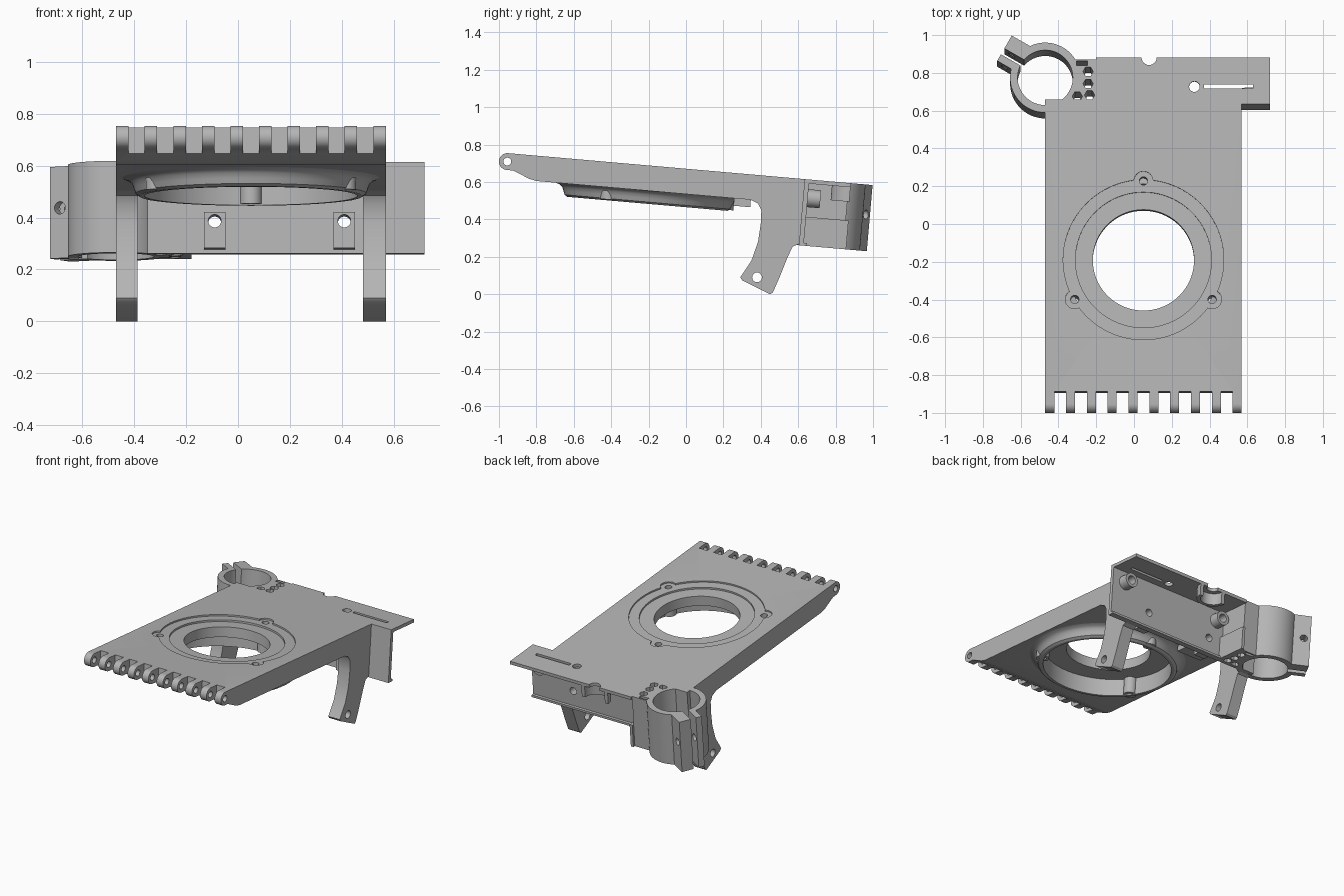
import bpy, bmesh, math
from math import cos, sin, pi, radians
from mathutils import Matrix, Vector

if "Cube" in bpy.data.objects:
    bpy.data.objects.remove(bpy.data.objects["Cube"])

grey = bpy.data.materials.new("plain_grey")
grey.use_nodes = True
grey.diffuse_color = (0.46, 0.46, 0.46, 1)
grey.node_tree.nodes["Principled BSDF"].inputs["Base Color"].default_value = grey.diffuse_color

# The deck and everything on it lean 5 degrees; the deck top is local z = 0
TILT = Matrix.Translation((0, 0, 0.671)) @ Matrix.Rotation(radians(-5), 4, "X")
LEFT, RIGHT = -0.47, 0.57
CX, CY = 0.05, -0.19
AXES = {"x": lambda p, q, a: (a, p, q),
        "y": lambda p, q, a: (p, a, q),
        "z": lambda p, q, a: (p, q, a)}


def finish(name, bm):
    bmesh.ops.recalc_face_normals(bm, faces=bm.faces)
    mesh = bpy.data.meshes.new(name)
    bm.to_mesh(mesh)
    bm.free()
    mesh.materials.append(grey)
    ob = bpy.data.objects.new(name, mesh)
    bpy.context.collection.objects.link(ob)
    return ob


def prism(name, pts, axis, a, b):
    bm = bmesh.new()
    place = AXES[axis]
    low = [bm.verts.new(place(p, q, a)) for p, q in pts]
    high = [bm.verts.new(place(p, q, b)) for p, q in pts]
    bm.faces.new(low)
    bm.faces.new(high[::-1])
    for i in range(len(pts)):
        j = (i + 1) % len(pts)
        bm.faces.new((low[i], low[j], high[j], high[i]))
    return finish(name, bm)


def arc(p, q, r, start=0, end=360, n=48):
    full = end - start == 360
    steps = n if full else n + 1
    angles = [radians(start + (end - start) * i / n) for i in range(steps)]
    return [(p + r * cos(t), q + r * sin(t)) for t in angles]


def box(name, x0, x1, y0, y1, z0, z1):
    return prism(name, [(x0, y0), (x1, y0), (x1, y1), (x0, y1)], "z", z0, z1)


def rod(name, p, q, r, axis, a, b, n=48):
    return prism(name, arc(p, q, r, n=n), axis, a, b)


def combine(ob, others, operation="DIFFERENCE"):
    for other in others:
        mod = ob.modifiers.new("combine", "BOOLEAN")
        mod.operation, mod.solver, mod.object = operation, "EXACT", other
        bpy.context.view_layer.objects.active = ob
        bpy.ops.object.modifier_apply(modifier=mod.name)
        bpy.data.objects.remove(other)
    return ob


# Deck with rounded hinge nose
profile = [(0.637, -0.135), (0.637, 0)] + arc(-0.955, -0.045, 0.045, 90, 270, 16)
profile += [(-0.92, -0.09), (-0.83, -0.127), (-0.79, -0.135)]
deck = prism("deck", profile, "x", LEFT, RIGHT)

# Round opening, shallow top recesses and the cavity below
screws = [(CX + 0.42 * cos(radians(t)), CY + 0.42 * sin(radians(t))) for t in (90, 210, 330)]
cuts = [rod("cut", CX, CY, 0.425, "z", -0.01, 0.1, 96),
        rod("cut", CX, CY, 0.36, "z", -0.022, 0.1, 96),
        rod("cut", CX, CY, 0.268, "z", -0.3, 0.1, 96),
        rod("cut", CX, CY, 0.41, "z", -0.3, -0.09, 96)]
for x, y in screws:
    cuts += [rod("cut", x, y, 0.05, "z", -0.01, 0.1, 32),
             rod("cut", x, y, 0.022, "z", -0.3, 0.1, 24)]

# Hinge slots and pin hole
pitch = (RIGHT - LEFT - 0.048) / 9
for i in range(9):
    x = LEFT + 0.048 + i * pitch
    cuts.append(box("cut", x, x + pitch - 0.048, -1.1, -0.89, -0.3, 0.1))
cuts.append(rod("cut", -0.955, -0.045, 0.021, "x", -1, 1, 24))
combine(deck, cuts)

# Flared rim around the cavity
bm = bmesh.new()
rim = [(0.41, -0.09), (0.41, -0.205), (0.43, -0.205), (0.445, -0.195), (0.452, -0.175),
       (0.46, -0.155), (0.475, -0.142), (0.5, -0.134), (0.5, -0.12), (0.43, -0.09)]
verts = [bm.verts.new((CX + r, CY, z)) for r, z in rim]
edges = [bm.edges.new((verts[i], verts[(i + 1) % len(verts)])) for i in range(len(verts))]
bmesh.ops.spin(bm, geom=verts + edges, cent=(CX, CY, 0), axis=(0, 0, 1),
               angle=2 * pi, steps=96, use_merge=False)
bmesh.ops.remove_doubles(bm, verts=bm.verts, dist=0.0001)
parts = [deck, finish("cavity_rim", bm)]

# Screw posts inside the rim
for x, y in screws:
    post = rod("screw_post", x, y, 0.042, "z", -0.2, -0.08, 32)
    parts.append(combine(post, [rod("cut", x, y, 0.022, "z", -0.3, 0.1, 24)]))

# Rear shelf with notch, round hole and slot
shelf = box("rear_shelf", -0.2, 0.72, 0.637, 0.885, -0.022, 0)
combine(shelf, [rod("cut", 0.08, 0.885, 0.04, "z", -0.1, 0.1),
                rod("cut", 0.32, 0.73, 0.028, "z", -0.1, 0.1),
                box("cut", 0.37, 0.63, 0.72, 0.742, -0.1, 0.1)])
parts.append(shelf)

# Rear wall with its lower lip
wall = box("rear_wall", LEFT, 0.72, 0.637, 0.662, -0.355, 0)
parts.append(box("wall_lip", -0.2, 0.72, 0.66, 0.68, -0.355, -0.34))

# Mounting bosses in front of the wall and behind it
for x in (-0.09, 0.41):
    outline = [(x - 0.042, -0.34), (x + 0.042, -0.34), (x + 0.042, -0.2), (x - 0.042, -0.2)]
    boss = prism("front_boss", outline, "y", 0.57, 0.64)
    parts.append(combine(boss, [rod("cut", x, -0.235, 0.025, "y", 0.5, 0.8, 24)]))
    combine(wall, [rod("cut", x, -0.235, 0.025, "y", 0.5, 0.8, 24)])
for x in (-0.14, 0.62):
    boss = rod("rear_boss", x, -0.1, 0.048, "y", 0.655, 0.73, 32)
    parts.append(combine(boss, [rod("cut", x, -0.1, 0.028, "y", 0.67, 0.8, 24)]))
parts.append(wall)

# Half round cup under the shelf notch
cup = arc(0.08, 0.885, 0.1, 180, 360, 24) + arc(0.08, 0.885, 0.075, 360, 180, 24)
parts.append(prism("notch_cup", cup, "z", -0.1, -0.015))

# Small hooks under the deck
for x0, x1 in ((-0.34, -0.15), (0.25, 0.44)):
    parts.append(box("deck_hook", x0, x1, 0.27, 0.36, -0.175, -0.13))

# Tube clamp: web, ring and two ears, bored and split
RX, RY, DEPTH = -0.47, 0.778, -0.355
clamp = rod("tube_clamp", RX, RY, 0.186, "z", DEPTH, 0, 64)
web = [(-0.46, 0.637), (-0.2, 0.637), (-0.2, 0.875), (-0.4, 0.875)]
along, across = Vector((cos(radians(150)), sin(radians(150)))), Vector((0.5, 0.866))


def slab(d0, d1, s0, s1, z0, z1):
    corners = [(d0, s0), (d1, s0), (d1, s1), (d0, s1)]
    pts = [Vector((RX, RY)) + along * d + across * s for d, s in corners]
    return prism("slab", pts, "z", z0, z1)


combine(clamp, [prism("web", web, "z", DEPTH, 0),
                slab(0.1, 0.265, -0.05, 0.105, DEPTH, 0)], "UNION")
bolt = rod("cut", 0, 0, 0.024, "z", -0.3, 0.3, 24)
centre = Vector((RX, RY)) + along * 0.222
turn = Vector((0, 0, 1)).rotation_difference(Vector((across.x, across.y, 0)))
bolt.data.transform(Matrix.Translation((centre.x, centre.y, -0.16)) @ turn.to_matrix().to_4x4())
bore = [rod("cut", RX, RY, 0.146, "z", -0.5, 0.1, 64),
        slab(0.08, 0.4, -0.01, 0.026, -0.5, 0.1), bolt,
        box("cut", -0.305, -0.245, 0.843, 0.866, -0.5, 0.1)]
for x, y in ((-0.243, 0.81), (-0.243, 0.745), (-0.235, 0.685), (-0.3, 0.678)):
    bore.append(rod("cut", x, y, 0.027, "z", -0.5, 0.1, 6))
parts.append(combine(clamp, bore))
parts.append(box("clamp_rib", -0.2, -0.18, 0.65, 0.89, DEPTH, -0.2))

for part in parts:
    part.data.transform(TILT)

# Curved legs, upright in the world
leg = [(0.27, 0.59), (0.27, 0.518), (0.34, 0.507), (0.385, 0.485), (0.403, 0.45), (0.4, 0.38),
       (0.385, 0.28), (0.35, 0.18), (0.29, 0.09), (0.3, 0.075), (0.45, 0), (0.465, 0.01),
       (0.5, 0.09), (0.54, 0.19), (0.57, 0.255), (0.607, 0.27), (0.634, 0.6)]
for name, x0, x1 in (("right_leg", LEFT, -0.387), ("left_leg", 0.483, RIGHT)):
    strut = prism(name, leg, "x", x0, x1)
    parts.append(combine(strut, [rod("cut", 0.38, 0.09, 0.026, "x", -1, 1, 24)]))

bpy.ops.object.select_all(action="DESELECT")
for part in parts:
    part.select_set(True)
bpy.context.view_layer.objects.active = deck
bpy.ops.object.shade_smooth_by_angle(angle=radians(30))
